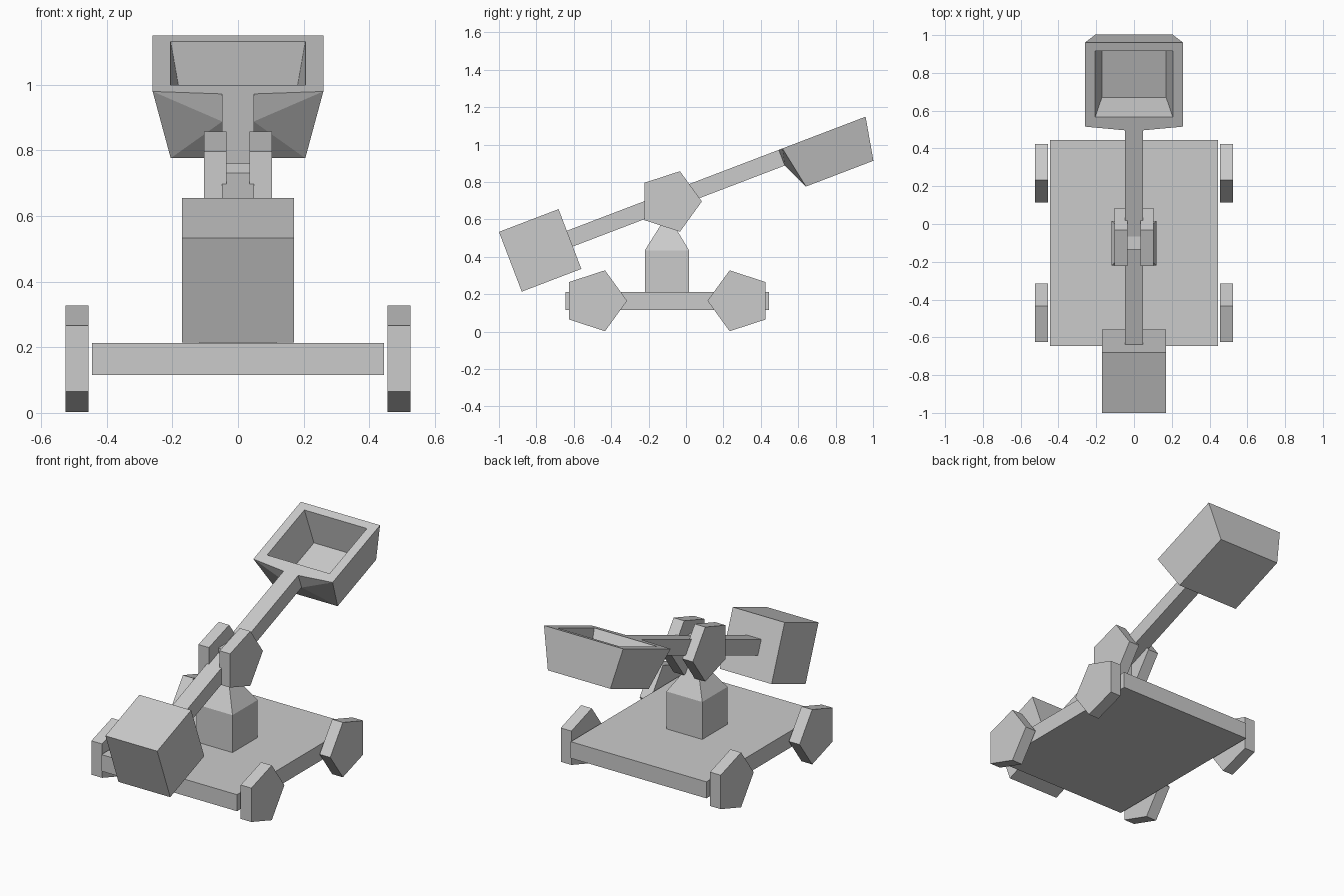
import bpy, bmesh
from math import sin, cos, pi, radians

if "Cube" in bpy.data.objects:
    bpy.data.objects.remove(bpy.data.objects["Cube"])

TILT = radians(20.9)   # slope of the throwing arm


def hull(name, points, tilt=0.0):
    """Solid convex part from its corner points, with flat faces merged."""
    bm = bmesh.new()
    for p in points:
        bm.verts.new(p)
    bmesh.ops.convex_hull(bm, input=bm.verts[:])
    bmesh.ops.dissolve_limit(bm, angle_limit=0.01, verts=bm.verts[:], edges=bm.edges[:])
    bmesh.ops.recalc_face_normals(bm, faces=bm.faces[:])
    mesh = bpy.data.meshes.new(name)
    bm.to_mesh(mesh)
    bm.free()
    ob = bpy.data.objects.new(name, mesh)
    ob.rotation_euler.x = tilt
    bpy.context.collection.objects.link(ob)
    return ob


def ring(hx, hy, cy, z):
    return [(sx * hx, cy + sy * hy, z) for sx in (-1, 1) for sy in (-1, 1)]


def box(name, hx, y0, y1, z0, z1, tilt=0.0):
    cy, hy = (y0 + y1) / 2, (y1 - y0) / 2
    return hull(name, ring(hx, hy, cy, z0) + ring(hx, hy, cy, z1), tilt)


def pentagon(name, x0, x1, cy, cz, r, point):
    """Five-sided disc; point = +1 or -1 is the y direction of its tip."""
    return hull(name, [(x, cy + point * r * cos(i * 2 * pi / 5), cz + r * sin(i * 2 * pi / 5))
                       for x in (x0, x1) for i in range(5)])


# Chassis
box("base", 0.445, -0.645, 0.445, 0.115, 0.213)

# Wheels and pivot discs, left and right
for side, s in (("left", -1), ("right", 1)):
    pentagon(f"front_wheel_{side}", s * 0.455, s * 0.525, -0.486, 0.165, 0.171, 1)
    pentagon(f"back_wheel_{side}", s * 0.455, s * 0.525, 0.286, 0.165, 0.171, -1)
    pentagon(f"pivot_disc_{side}", s * 0.035, s * 0.104, -0.085, 0.696, 0.17, 1)

# Post: square block, tapered shoulder, thin column through the arm
box("post_block", 0.118, -0.22, 0.016, 0.213, 0.435)
hull("post_shoulder", ring(0.118, 0.118, -0.102, 0.435) + ring(0.035, 0.035, -0.10, 0.57))
box("post_column", 0.035, -0.135, -0.065, 0.57, 0.76)

# Tilted arm and counterweight, in the arm's own frame
box("arm", 0.048, -0.403, 0.81, 0.641, 0.731, TILT)
box("counterweight", 0.17, -0.744, -0.403, 0.513, 0.855, TILT)

# Bucket: tapered box drawn out slightly to meet the arm
bucket = hull("bucket",
              ring(0.26, 0.238, 1.069, 0.731) + ring(0.205, 0.193, 1.069, 0.496)
              + [(x, 0.81, z) for x in (-0.048, 0.048) for z in (0.641, 0.731)], TILT)

# Bucket hollow
cutter = hull("bucket_cutter",
              ring(0.214, 0.196, 1.072, 0.781) + ring(0.17, 0.152, 1.072, 0.53), TILT)
cutter.hide_render = True
cutter.hide_viewport = True
cut = bucket.modifiers.new("hollow", "BOOLEAN")
cut.operation = "DIFFERENCE"
cut.solver = "EXACT"
cut.object = cutter
